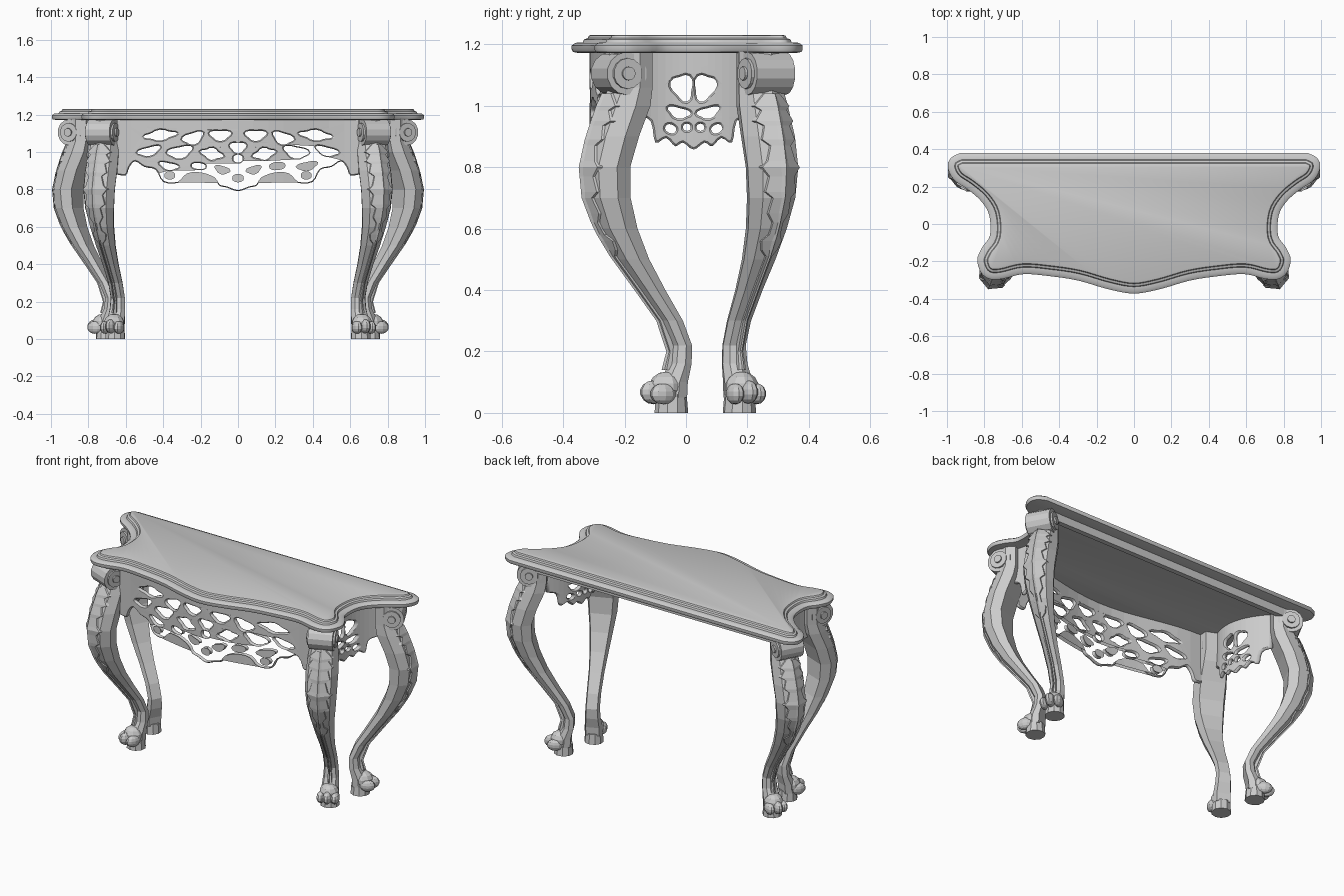
import bpy, bmesh, math
from mathutils import Vector, Matrix

if "Cube" in bpy.data.objects:
    bpy.data.objects.remove(bpy.data.objects["Cube"])


def finish(name, bm, M=None, smooth=False):
    if M is not None:
        bm.transform(M)
    bmesh.ops.recalc_face_normals(bm, faces=bm.faces)
    me = bpy.data.meshes.new(name)
    bm.to_mesh(me)
    bm.free()
    ob = bpy.data.objects.new(name, me)
    bpy.context.collection.objects.link(ob)
    if smooth:
        bpy.ops.object.select_all(action='DESELECT')
        bpy.context.view_layer.objects.active = ob
        ob.select_set(True)
        bpy.ops.object.shade_smooth_by_angle(angle=math.radians(35))
    return ob


def spline(pts, n):
    """Catmull-Rom curve through 2D points."""
    P = [Vector(p) for p in pts]
    P = [2 * P[0] - P[1]] + P + [2 * P[-1] - P[-2]]
    out = []
    for i in range(1, len(P) - 2):
        a, b, c, d = P[i - 1:i + 3]
        for k in range(n):
            t = k / n
            out.append(0.5 * (2 * b + (c - a) * t + (2 * a - 5 * b + 4 * c - d) * t * t
                              + (3 * b - a - 3 * c + d) * t ** 3))
    return out + [P[-2]]


def bridge(bm, rings):
    """Skin closed rings of points and cap both ends."""
    V = [[bm.verts.new(p) for p in r] for r in rings]
    n = len(V[0])
    for a, b in zip(V, V[1:]):
        for i in range(n):
            bm.faces.new((a[i], a[(i + 1) % n], b[(i + 1) % n], b[i]))
    bm.faces.new(V[0])
    bm.faces.new(V[-1])


def mirrored(half):
    return [(-x, y) for x, y in reversed(half) if x > 0] + half


# Table top: shaped outline carried through a moulded edge
half = [(0, -.372), (.14, -.348), (.3, -.302), (.45, -.279), (.59, -.268), (.7, -.293),
        (.77, -.295), (.818, -.26), (.838, -.19), (.812, -.125), (.77, -.06), (.775, .05),
        (.82, .125), (.89, .185), (.962, .235), (.995, .3), (.98, .352), (.93, .38)]
line = spline(mirrored(half), 4)


def inset(pts, d):
    out, n = [], len(pts)
    for i, p in enumerate(pts):
        e1, e2 = (p - pts[i - 1]).normalized(), (pts[(i + 1) % n] - p).normalized()
        n1, n2 = Vector((-e1.y, e1.x)), Vector((-e2.y, e2.x))
        out.append(p + (n1 + n2) * d / (1 + n1.dot(n2)))
    return out


bm = bmesh.new()
bridge(bm, [[(p.x, p.y, z) for p in inset(line, d)] for d, z in
            [(.02, 1.172), (.004, 1.175), (0, 1.183), (0, 1.196), (.012, 1.205), (.036, 1.206),
             (.04, 1.216), (.052, 1.22), (.056, 1.228), (.064, 1.231)]])
finish("table_top", bm, smooth=True)

# Back rail
bm = bmesh.new()
bmesh.ops.create_cube(bm, size=1, matrix=Matrix.Translation((0, .295, 1.15)) @ Matrix.Diagonal((1.6, .03, .05, 1)))
finish("back_rail", bm)


# Pierced aprons: flat fretwork, sliced and then bent along the table edge
def panel(name, low, top, holes, bend):
    cu = bpy.data.curves.new(name, 'CURVE')
    cu.dimensions, cu.fill_mode = '2D', 'BOTH'
    cu.extrude, cu.bevel_depth, cu.bevel_resolution, cu.offset = .006, .006, 0, -.006

    def add(pts):
        s = cu.splines.new('POLY')
        s.points.add(len(pts) - 1)
        for q, p in zip(s.points, pts):
            q.co = (p[0], p[1], 0, 1)
        s.use_cyclic_u = True

    w = low[-1][0]
    add([tuple(p) for p in spline(mirrored(low), 3)] + [(w, top), (-w, top)])
    for cx, cz, a, b, rot, lobes in holes:
        for s in ((1, -1) if cx > 0 else (1,)):
            ring = []
            for k in range(20):
                t = math.tau * k / 20
                r = 1 + .17 * math.cos(lobes * (t + math.pi / 2))
                x, z = a * r * math.cos(t), b * r * math.sin(t)
                ring.append((s * (cx + x * math.cos(rot) - z * math.sin(rot)),
                             cz + x * math.sin(rot) + z * math.cos(rot)))
            add(ring)
    tmp = bpy.data.objects.new(name + "_outline", cu)
    bpy.context.collection.objects.link(tmp)
    dg = bpy.context.evaluated_depsgraph_get()
    me = bpy.data.meshes.new_from_object(tmp.evaluated_get(dg))
    bm = bmesh.new()
    bm.from_mesh(me)
    bpy.data.objects.remove(tmp)
    bpy.data.meshes.remove(me)
    bmesh.ops.remove_doubles(bm, verts=bm.verts, dist=.0003)
    for k in range(1, 16):
        bmesh.ops.bisect_plane(bm, geom=bm.verts[:] + bm.edges[:] + bm.faces[:],
                               plane_co=(w * (k / 8 - 1), 0, 0), plane_no=(1, 0, 0))
    for v in bm.verts:
        v.co = bend(*v.co)
    finish(name, bm)


panel("front_apron",
      [(0, .79), (.06, .81), (.1, .82), (.13, .86), (.2, .885), (.27, .88), (.32, .835), (.4, .84),
       (.44, .905), (.5, .92), (.55, .95), (.58, .92), (.6, .875), (.65, .88)], 1.18,
      [(0, 1.025, .042, .028, 0, 3), (0, .965, .03, .018, 0, 2), (.095, 1.09, .055, .027, 0, 3),
       (.24, 1.075, .055, .03, -.3, 3), (.415, 1.09, .08, .025, -.1, 4), (.475, 1.005, .06, .022, -.25, 3),
       (.14, .99, .055, .028, .2, 4), (.31, 1.0, .065, .03, -.2, 3), (.21, .925, .045, .014, .1, 2),
       (.37, .925, .05, .018, .2, 3), (.365, .875, .028, .014, 0, 2), (.085, .905, .035, .016, .3, 3),
       (0, .86, .03, .014, 0, 2)],
      lambda u, z, t: (u, t - .212 - .045 * (1 + math.cos(math.pi * u / .65)), z))

for s, side in ((-1, "left"), (1, "right")):
    panel(side + "_side_apron",
          [(0, .857), (.035, .88), (.06, .868), (.09, .895), (.125, .88), (.14, .95), (.185, .97)], 1.18,
          [(.036, 1.06, .034, .042, -.3, 3), (.048, .978, .036, .017, .25, 3), (.022, .93, .015, .01, 0, 2),
           (.075, .925, .022, .012, .4, 2)],
          lambda u, z, t: (s * (.69 + t + 1.9 * (u + .055) ** 2), u + .025, z))

# Leg shape: height, outward reach, depth, width
LEG = [(.05, .035, .09, .10), (.10, .03, .085, .10), (.16, .005, .065, .09), (.22, 0, .06, .082),
       (.3, .035, .066, .082), (.4, .105, .08, .09), (.5, .175, .10, .11), (.6, .23, .12, .135),
       (.7, .265, .132, .165), (.8, .272, .138, .182), (.9, .245, .145, .185), (1.0, .205, .15, .17),
       (1.06, .185, .13, .155), (1.178, .185, .13, .155)]
# Half widths of the carved leaf, from the knee top down to the ankle
LEAF = [(1.04, .03), (1.0, .07), (.985, .05), (.95, .075), (.935, .05), (.89, .065), (.87, .04), (.82, .055),
        (.8, .075), (.77, .05), (.72, .06), (.7, .035), (.65, .04), (.62, .02), (.58, .022), (.56, .04),
        (.53, .03), (.51, .012), (.4, .011), (.3, .01), (.2, .01), (.14, .014)]


def at(z):
    for a, b in zip(LEG, LEG[1:]):
        if a[0] <= z <= b[0]:
            f = (z - a[0]) / (b[0] - a[0])
            return [p + (q - p) * f for p, q in zip(a, b)][1:]


def leg(name, x, y, dx, dy):
    d = Vector((dx, dy)).normalized()
    M = Matrix(((d.x, -d.y, 0, x), (d.y, d.x, 0, y), (0, 0, 1, 0), (0, 0, 0, 1)))
    # cabriole leg: flat inside, faceted outside
    bm = bmesh.new()
    sec = [(-.5, -.38), (-.1, -.5), (.3, -.36), (.5, 0), (.3, .36), (-.1, .5), (-.5, .38)]
    bridge(bm, [[(r + u * dp, v * w, z) for u, v in sec] for z, r, dp, w in LEG])
    finish(name, bm, M)
    # carved leaf: ridged strip lying on the outer face
    bm = bmesh.new()
    rows = []
    for z, h in LEAF:
        r, dp, w = at(z)
        edge = r + dp * (.5 - .2 * min(1.4, h / (.36 * w)))
        tip = r + dp / 2
        rows.append([bm.verts.new(p) for p in ((edge - .008, -h, z), (edge + .009, -h * .92, z), (tip + .006, -h * .2, z),
                     (tip + .015, 0, z), (tip + .006, h * .2, z), (edge + .009, h * .92, z), (edge - .008, h, z))])
    for a, b in zip(rows, rows[1:]):
        for i in range(6):
            bm.faces.new((a[i], a[i + 1], b[i + 1], b[i]))
    finish(name + "_leaf", bm, M)
    # scroll block under the top, with stepped volutes on both ends
    bm = bmesh.new()
    R = Matrix.Translation((.215, 0, 1.105)) @ Matrix.Rotation(math.pi / 2, 4, 'X')
    for rad, ln in ((.07, .14), (.05, .16), (.037, .15), (.022, .178)):
        bmesh.ops.create_cone(bm, cap_ends=True, segments=14, radius1=rad, radius2=rad, depth=ln, matrix=R)
    finish(name + "_scroll", bm, M)
    # paw foot: pad, instep and three toes
    bm = bmesh.new()
    bmesh.ops.create_cone(bm, cap_ends=True, segments=10, radius1=.055, radius2=.05, depth=.06,
                          matrix=Matrix.Translation((.03, 0, .03)))
    for u, v, z, a, b, c in ((.045, 0, .085, .06, .055, .05), (.09, 0, .068, .05, .026, .038),
                             (.075, .04, .062, .045, .025, .034), (.075, -.04, .062, .045, .025, .034)):
        bmesh.ops.create_uvsphere(bm, u_segments=10, v_segments=7, radius=1,
                                  matrix=Matrix.Translation((u, v, z)) @ Matrix.Diagonal((a, b, c, 1)))
    finish(name + "_foot", bm, M)


for s, side in ((-1, "left"), (1, "right")):
    leg("front_leg_" + side, s * .645, -.02, s * .38, -.925)
    leg("back_leg_" + side, s * .68, .16, s * .88, .47)
